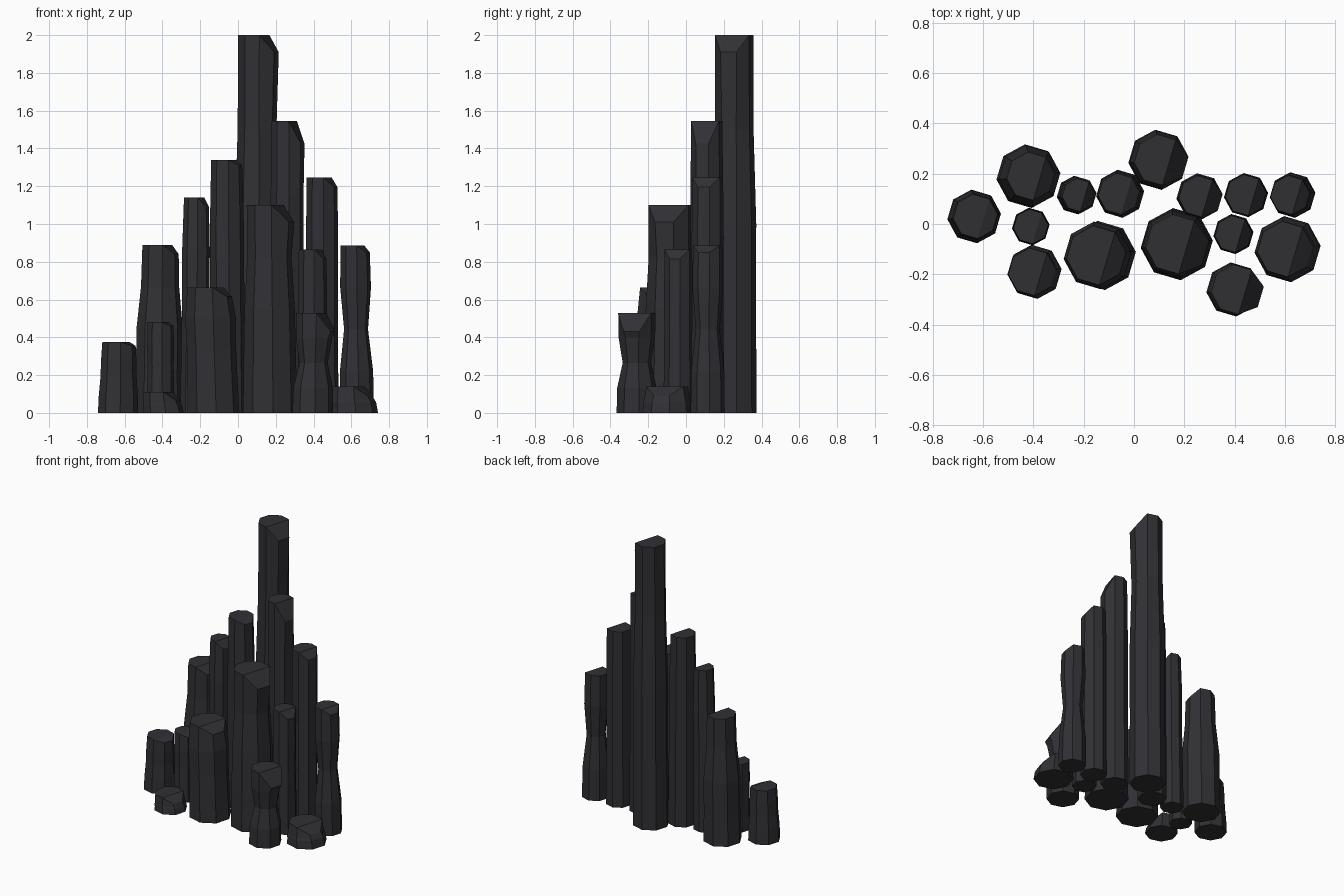
import bpy, bmesh, math

stone = bpy.data.materials.new("dark basalt")
stone.diffuse_color = (0.030, 0.029, 0.034, 1)

SIDES = 8
PHASE = math.radians(6)

# x, y, base radius, height, drop of the chipped right edge,
# width at the middle / three quarters / top, sideways lean of the top
COLUMNS = [
    (-0.635, 0.03, 0.107, 0.375, 0.02, 0.90, 0.88, 0.83, 0.005),
    (-0.42, 0.19, 0.127, 0.89, 0.05, 0.97, 0.80, 0.76, 0.01),
    (-0.41, -0.01, 0.075, 0.48, 0.02, 0.93, 0.96, 0.92, 0.0),
    (-0.395, -0.19, 0.108, 0.11, 0.04, 0.96, 0.93, 0.88, -0.01),
    (-0.23, 0.115, 0.077, 1.14, 0.05, 0.93, 0.96, 0.86, 0.01),
    (-0.055, 0.12, 0.096, 1.34, 0.03, 0.95, 0.94, 0.86, -0.005),
    (-0.13, -0.125, 0.138, 0.665, 0.05, 0.95, 0.98, 0.86, -0.02),
    (0.097, 0.255, 0.120, 2.00, 0.09, 0.98, 0.86, 0.85, 0.005),
    (0.26, 0.11, 0.092, 1.545, 0.12, 0.95, 0.95, 0.90, 0.0),
    (0.17, -0.08, 0.144, 1.10, 0.09, 0.93, 0.82, 0.83, -0.005),
    (0.445, 0.115, 0.088, 1.245, 0.05, 0.96, 0.97, 0.93, 0.0),
    (0.395, -0.04, 0.080, 0.865, 0.05, 0.94, 0.96, 0.92, 0.0),
    (0.63, 0.115, 0.091, 0.885, 0.035, 0.70, 0.90, 0.86, -0.01),
    (0.61, -0.10, 0.132, 0.14, 0.05, 0.96, 0.92, 0.84, -0.01),
    (0.395, -0.26, 0.108, 0.53, 0.10, 0.70, 0.90, 0.92, 0.01),
]


def basalt_column(i, x, y, r, h, drop, mid, upper, top, lean):
    bm = bmesh.new()
    rings = []
    for t, s in ((0, 1.0), (0.25, 0.97), (0.5, mid), (0.75, upper), (1, top)):
        ring = []
        for k in range(SIDES):
            a = PHASE + k * math.tau / SIDES
            # the two right-hand corners of the top are chipped lower
            low = drop if t == 1 and k in (0, SIDES - 1) else 0
            bulge = 1.12 if low and drop > 0.08 else 1.0
            ring.append(bm.verts.new((lean * t + r * s * bulge * math.cos(a),
                                      r * s * bulge * math.sin(a), h * t - low)))
        rings.append(ring)
    for lo, hi in zip(rings, rings[1:]):
        for k in range(SIDES):
            n = (k + 1) % SIDES
            bm.faces.new((lo[k], lo[n], hi[n], hi[k]))
    bm.faces.new(rings[0][::-1])
    # flat cap and sloping chip
    cap = rings[-1]
    bm.faces.new(cap[1:7])
    bm.faces.new((cap[6], cap[7], cap[0], cap[1]))
    # keep the three-quarter ring below the chip on short columns
    for v in rings[3]:
        v.co.z = min(v.co.z, h - drop - 0.02)
    for v in rings[2]:
        v.co.z = min(v.co.z, rings[3][0].co.z * 0.8)
    bmesh.ops.recalc_face_normals(bm, faces=bm.faces)
    name = "basalt_column_%02d" % i
    mesh = bpy.data.meshes.new(name)
    bm.to_mesh(mesh)
    bm.free()
    mesh.materials.append(stone)
    obj = bpy.data.objects.new(name, mesh)
    obj.location = (x, y, 0)
    bpy.context.collection.objects.link(obj)


for i, data in enumerate(COLUMNS, 1):
    basalt_column(i, *data)
